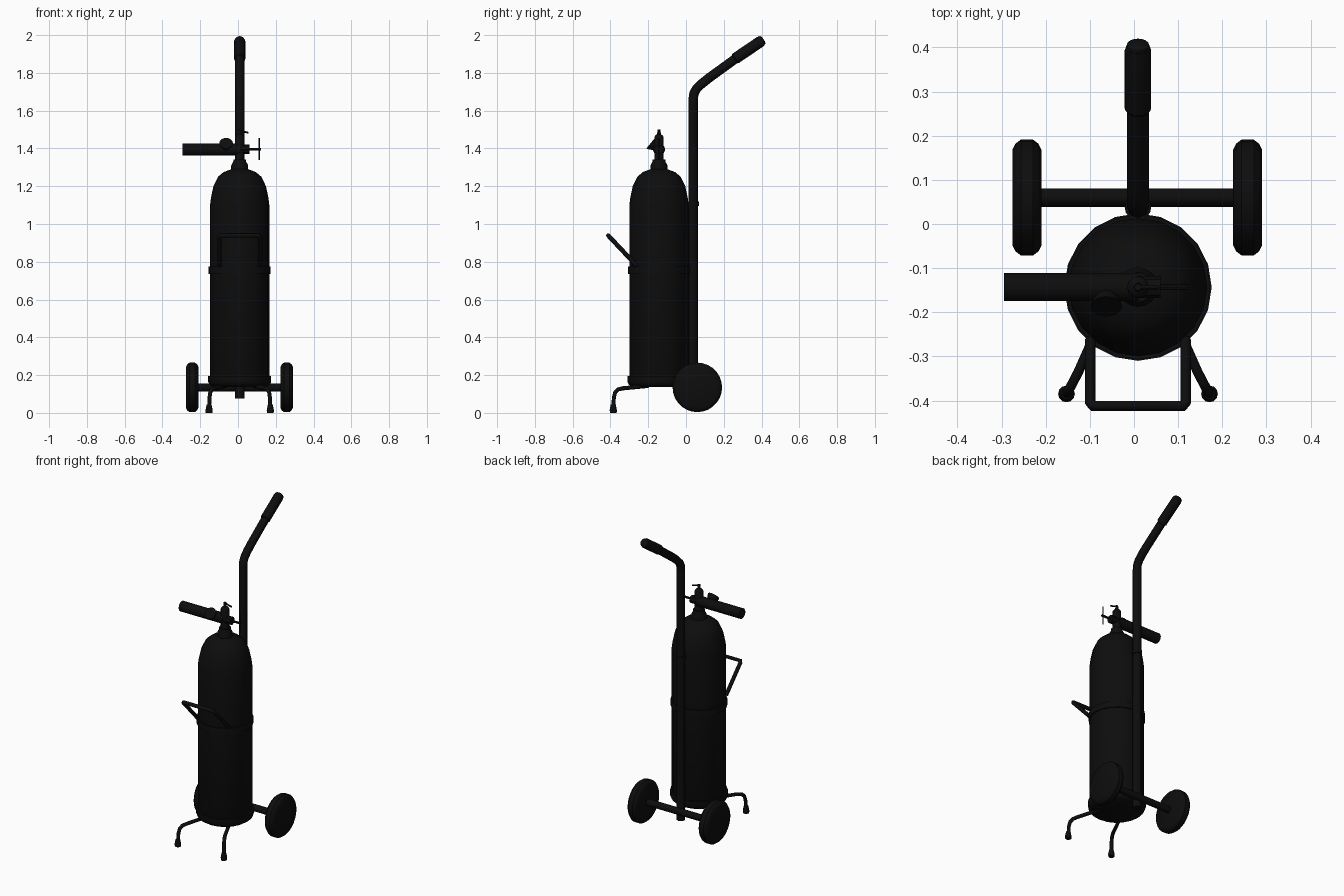
import bpy, bmesh, math
from mathutils import Vector

if "Cube" in bpy.data.objects:
    bpy.data.objects.remove(bpy.data.objects["Cube"], do_unlink=True)

black = bpy.data.materials.new("black")
black.use_nodes = True
black.diffuse_color = (0.004, 0.004, 0.004, 1)
black.node_tree.nodes["Principled BSDF"].inputs["Base Color"].default_value = (0.004, 0.004, 0.004, 1)

CX, CY = 0.009, -0.143      # cylinder axis
POLE_Y, AXLE_Z = 0.038, 0.135


def finish(obj, angle=35):
    obj.data.materials.clear()
    obj.data.materials.append(black)
    bpy.ops.object.select_all(action="DESELECT")
    obj.select_set(True)
    bpy.context.view_layer.objects.active = obj
    bpy.ops.object.shade_smooth_by_angle(angle=math.radians(angle))
    return obj


def lathe(name, profile, origin, axis=(0, 0, 1), sides=16):
    """Closed solid of revolution; profile is (radius, distance along axis)."""
    bm = bmesh.new()
    turn = Vector((0, 0, 1)).rotation_difference(Vector(axis))
    rings = []
    for r, h in profile:
        ring = []
        for i in range(sides):
            a = math.tau * i / sides
            p = Vector((r * math.cos(a), r * math.sin(a), h))
            ring.append(bm.verts.new(turn @ p + Vector(origin)))
        rings.append(ring)
    for low, high in zip(rings, rings[1:]):
        for i in range(sides):
            j = (i + 1) % sides
            bm.faces.new((low[i], low[j], high[j], high[i]))
    bm.faces.new(rings[0][::-1])
    bm.faces.new(rings[-1])
    bmesh.ops.recalc_face_normals(bm, faces=bm.faces[:])
    mesh = bpy.data.meshes.new(name)
    bm.to_mesh(mesh)
    bm.free()
    obj = bpy.data.objects.new(name, mesh)
    bpy.context.collection.objects.link(obj)
    return finish(obj)


def rod(name, start, end, radius, sides=12):
    d = Vector(end) - Vector(start)
    return lathe(name, [(radius, 0), (radius, d.length)], start, d.normalized(), sides)


def tube(name, points, radius):
    """Bent pipe through the points."""
    curve = bpy.data.curves.new(name, "CURVE")
    curve.dimensions = "3D"
    curve.bevel_depth = radius
    curve.bevel_resolution = 2
    curve.use_fill_caps = True
    spline = curve.splines.new("POLY")
    spline.points.add(len(points) - 1)
    for sp, p in zip(spline.points, points):
        sp.co = (*p, 1)
    obj = bpy.data.objects.new(name, curve)
    bpy.context.collection.objects.link(obj)
    bpy.ops.object.select_all(action="DESELECT")
    obj.select_set(True)
    bpy.context.view_layer.objects.active = obj
    bpy.ops.object.convert(target="MESH")
    return finish(bpy.context.object, 50)


# Cylinder body with shoulder and neck
lathe("tank", [(0.14, 0.15), (0.157, 0.18), (0.157, 1.10), (0.152, 1.14), (0.139, 1.20),
               (0.115, 1.25), (0.085, 1.275), (0.045, 1.29)], (CX, CY, 0), sides=20)
lathe("neck", [(0.045, 1.28), (0.045, 1.31), (0.034, 1.33), (0.034, 1.342)], (CX, CY, 0))
lathe("base_dish", [(0.14, 0.137), (0.16, 0.15), (0.167, 0.165), (0.167, 0.195)],
      (CX, CY, 0), sides=20)
lathe("strap", [(0.164, 0.735), (0.164, 0.775)], (CX, CY, 0), sides=20)

# Valve on top
lathe("valve_body", [(0.025, 1.33), (0.025, 1.46), (0.019, 1.47), (0.010, 1.475), (0.008, 1.5)],
      (CX, CY, 0), sides=12)
tube("valve_lever", [(CX, CY, 1.495), (0.035, CY, 1.488), (0.055, CY, 1.483)], 0.005)
rod("discharge_horn", (-0.295, CY, 1.395), (0.01, CY, 1.395), 0.032, 16)
rod("valve_nut", (0.0, CY, 1.395), (0.06, CY, 1.395), 0.025, 8)
rod("valve_stem", (0.05, CY, 1.395), (0.122, CY, 1.395), 0.007, 8)
rod("valve_tee_handle", (0.113, CY, 1.338), (0.113, CY, 1.455), 0.004, 8)
lathe("gauge", [(0.012, -0.05), (0.034, -0.008), (0.036, 0)], (-0.063, -0.187, 1.428),
      Vector((0, -0.77, 0.63)))

# Push pole with its grip
tube("push_pole", [(CX, POLE_Y, 0.075), (CX, POLE_Y, 1.66), (CX, 0.042, 1.69), (CX, 0.055, 1.715),
                   (CX, 0.08, 1.74), (CX, 0.12, 1.772), (CX, 0.40, 1.975)], 0.025)
grip_axis = (Vector((0, 0.155, 0.105))).normalized()
lathe("grip", [(0.025, 0), (0.03, 0.006), (0.03, 0.165), (0.025, 0.18), (0.015, 0.186)],
      (CX, 0.257, 1.873), grip_axis)
rod("pole_collar", (CX, POLE_Y, 1.095), (CX, POLE_Y, 1.118), 0.03, 16)

# Axle and wheels
rod("axle", (-0.24, 0.06, AXLE_Z), (0.26, 0.06, AXLE_Z), 0.021, 16)
for side, x in (("right", -0.2425), ("left", 0.2575)):
    lathe(side + "_wheel", [(0.108, -0.033), (0.122, -0.026), (0.131, -0.014), (0.131, 0.014),
                            (0.122, 0.026), (0.108, 0.033)], (x, 0.06, AXLE_Z), (1, 0, 0), 28)

# Lifting handle and front legs
front = [(s, CX + s * 0.108) for s in (-1, 1)]
xl, xr = front[0][1], front[1][1]
tube("lifting_handle", [(xl, -0.262, 0.78), (xl, -0.405, 0.932), (xl + 0.006, -0.412, 0.94),
                        (xr - 0.006, -0.412, 0.94), (xr, -0.405, 0.932), (xr, -0.262, 0.78)], 0.012)
for name, s in (("right", -1), ("left", 1)):
    path = [(0.075, -0.20, 0.143), (0.135, -0.335, 0.13), (0.148, -0.36, 0.124),
            (0.156, -0.375, 0.108), (0.16, -0.382, 0.08), (0.162, -0.385, 0.02)]
    tube(name + "_leg", [(CX + s * x, y, z) for x, y, z in path], 0.011)
    lathe(name + "_foot", [(0.018, 0), (0.019, 0.015), (0.013, 0.045)],
          (CX + s * 0.162, -0.385, 0), sides=12)
